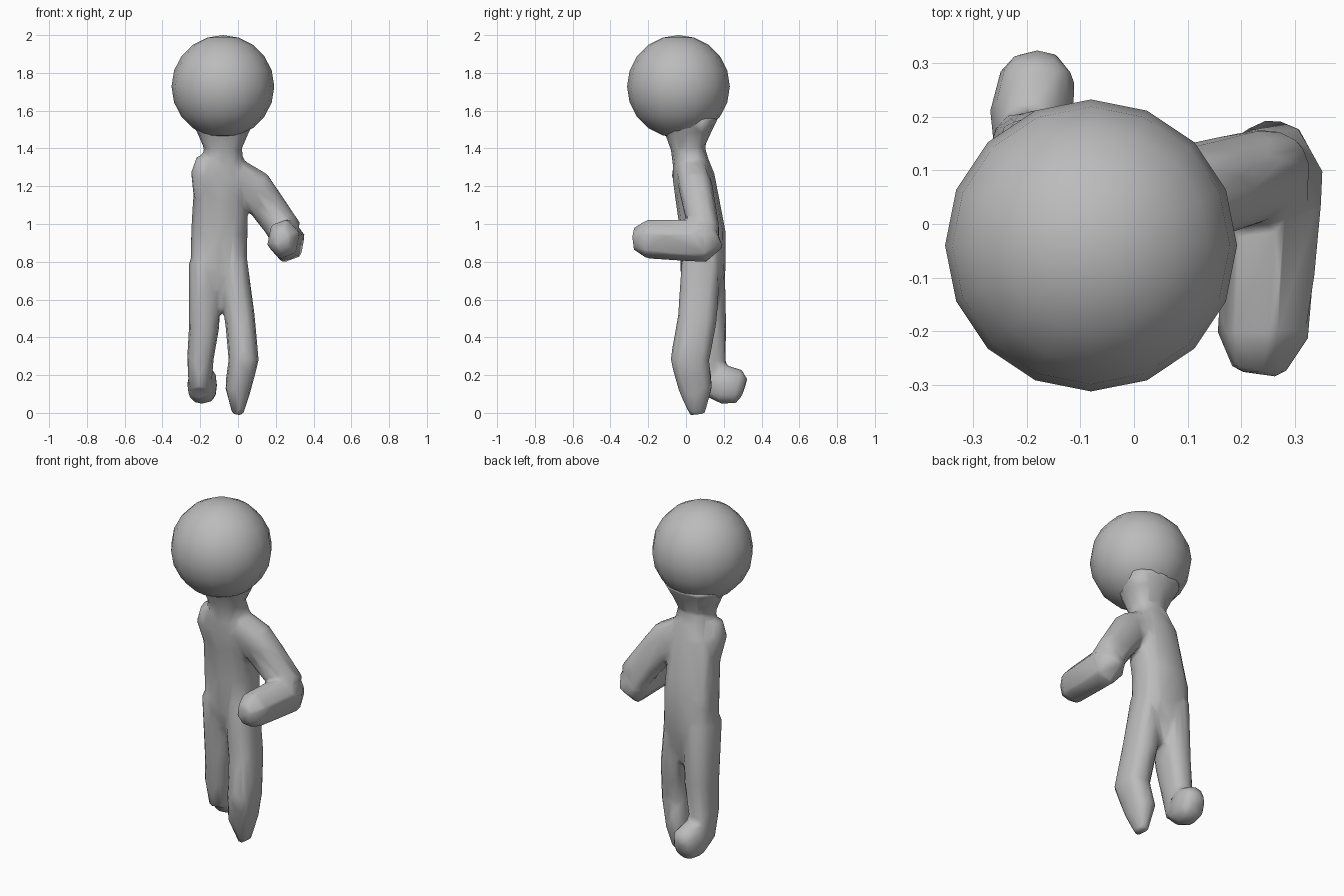
import bpy, bmesh
from math import cos, sin, tau
from mathutils import Vector

if "Cube" in bpy.data.objects:
    bpy.data.objects.remove(bpy.data.objects["Cube"])

shade = 0.5
grey = bpy.data.materials.new("plain grey")
grey.use_nodes = True
grey.diffuse_color = (shade, shade, shade, 1)
grey.node_tree.nodes["Principled BSDF"].inputs["Base Color"].default_value = grey.diffuse_color


def power(value, exponent):
    return abs(value) ** exponent * (1 if value >= 0 else -1)


def tube(bm, points, flat=1.2, sides=12, square=0.8, turn=0):
    """Closed loft; each point is x, y, z, half width, and flat is depth over width."""
    centres = [Vector(point[:3]) for point in points]
    last = len(points) - 1
    rings = []
    for i, point in enumerate(points):
        way = (centres[min(i + 1, last)] - centres[max(i - 1, 0)]).normalized()
        side = Vector((1, 0, 0))
        side = (side - way * side.dot(way)).normalized()
        depth = way.cross(side) * flat
        angles = [tau * k / sides + turn for k in range(sides)]
        rings.append([bm.verts.new(centres[i] + point[3] * (
            side * power(cos(angle), square) + depth * power(sin(angle), square)))
            for angle in angles])
    faces = [bm.faces.new(rings[0]), bm.faces.new(rings[-1])]
    for lower, upper in zip(rings, rings[1:]):
        for k in range(sides):
            n = (k + 1) % sides
            faces.append(bm.faces.new((lower[k], lower[n], upper[n], upper[k])))
    bmesh.ops.recalc_face_normals(bm, faces=faces)


bm = bmesh.new()
# neck, flaring up into the head
tube(bm, [(-0.08, 0.01, 1.56, 0.18), (-0.08, 0.01, 1.49, 0.14),
          (-0.08, 0.01, 1.4, 0.1), (-0.08, 0.03, 1.3, 0.11)], flat=0.9)
# torso, tapering into the crotch
tube(bm, [(-0.08, 0.02, 1.36, 0.11), (-0.09, 0.04, 1.25, 0.14),
          (-0.1, 0.09, 0.95, 0.15), (-0.1, 0.09, 0.75, 0.15),
          (-0.09, 0.1, 0.53, 0.06)], flat=0.8)
# left leg
tube(bm, [(-0.03, 0.08, 0.8, 0.08), (0.01, 0.06, 0.5, 0.08),
          (0.03, 0.02, 0.28, 0.08), (0, 0.05, 0.13, 0.07),
          (0, 0.06, -0.01, 0.03)], flat=1.3)
# right leg
tube(bm, [(-0.17, 0.09, 0.8, 0.09), (-0.18, 0.11, 0.45, 0.08),
          (-0.2, 0.12, 0.28, 0.07), (-0.2, 0.14, 0.13, 0.06)], flat=1.3)
# right foot, kicked back
tube(bm, [(-0.2, 0.12, 0.16, 0.06), (-0.19, 0.2, 0.15, 0.08),
          (-0.18, 0.28, 0.14, 0.07), (-0.18, 0.31, 0.13, 0.04)], flat=1.3)
# left upper arm
tube(bm, [(-0.05, 0.03, 1.28, 0.09), (0.08, 0.05, 1.2, 0.1),
          (0.26, 0.1, 0.95, 0.09)], flat=0.9)
# left forearm and hand
tube(bm, [(0.26, 0.17, 0.94, 0.06), (0.26, 0.1, 0.91, 0.1),
          (0.24, -0.21, 0.92, 0.09), (0.23, -0.28, 0.92, 0.05)],
     sides=6, square=1, turn=0.3)
# right arm, held against the body
tube(bm, [(-0.16, 0, 1.35, 0.06), (-0.17, 0.01, 1.27, 0.08),
          (-0.16, 0.06, 1.1, 0.07), (-0.18, 0.12, 0.9, 0.07),
          (-0.19, 0.12, 0.5, 0.05)], flat=1.1)

mesh = bpy.data.meshes.new("body")
bm.to_mesh(mesh)
bm.free()
body = bpy.data.objects.new("body", mesh)
bpy.context.collection.objects.link(body)
mesh.materials.append(grey)

# blend the limbs into one low-poly skin
remesh = body.modifiers.new("blend", "REMESH")
remesh.mode = "VOXEL"
remesh.voxel_size = 0.012
remesh.use_smooth_shade = True
smooth = body.modifiers.new("soften", "SMOOTH")
smooth.factor = 0.5
smooth.iterations = 8
decimate = body.modifiers.new("simplify", "DECIMATE")
decimate.ratio = 0.03

# head
bpy.ops.mesh.primitive_uv_sphere_add(segments=16, ring_count=10, radius=0.272,
                                     location=(-0.08, -0.04, 1.728))
head = bpy.context.object
head.name = "head"
head.data.materials.append(grey)
bpy.ops.object.shade_smooth()
